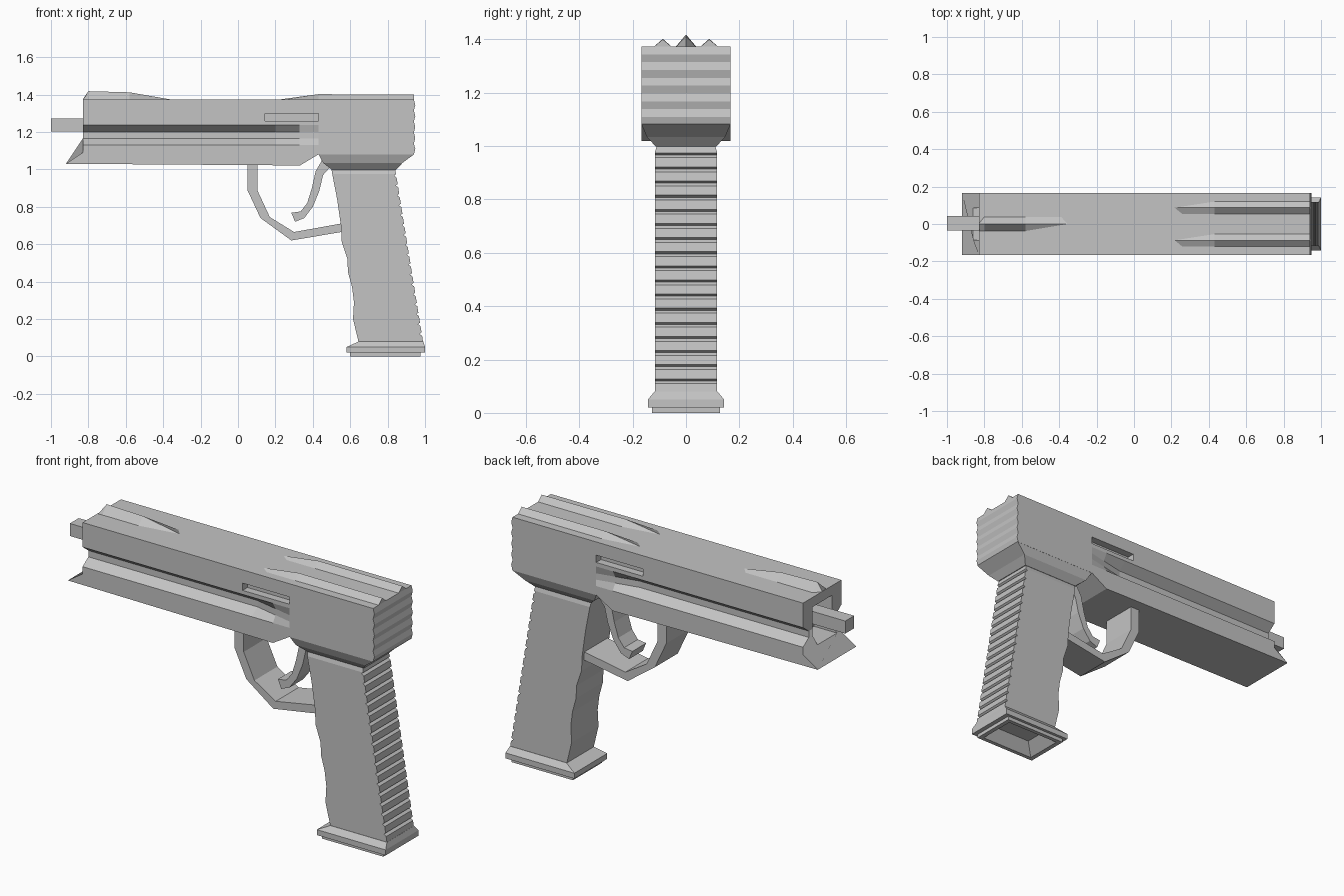
import bpy, bmesh

cube = bpy.data.objects.get("Cube")
if cube:
    bpy.data.objects.remove(cube, do_unlink=True)

# One plain material
grey = bpy.data.materials.new("plain grey")
grey.use_nodes = True
grey.diffuse_color = (0.55, 0.55, 0.55, 1)
grey.node_tree.nodes["Principled BSDF"].inputs["Base Color"].default_value = (0.55, 0.55, 0.55, 1)


def loft(name, rings):
    """Skin a row of equal-length point rings and cap both ends."""
    bm = bmesh.new()
    rows = [[bm.verts.new(p) for p in ring] for ring in rings]
    n = len(rows[0])
    for a, b in zip(rows, rows[1:]):
        for i in range(n):
            j = (i + 1) % n
            bm.faces.new((a[i], a[j], b[j], b[i]))
    bm.faces.new(rows[0])
    bm.faces.new(rows[-1])
    bmesh.ops.recalc_face_normals(bm, faces=bm.faces)
    mesh = bpy.data.meshes.new(name)
    bm.to_mesh(mesh)
    bm.free()
    mesh.materials.append(grey)
    obj = bpy.data.objects.new(name, mesh)
    bpy.context.scene.collection.objects.link(obj)
    return obj


def prism(name, profile, half):
    """Extrude a side profile (x, z) across the width."""
    return loft(name, [[(x, y, z) for x, z in profile] for y in (-half, half)])


def rect(x0, x1, half, z):
    return [(x0, -half, z), (x1, -half, z), (x1, half, z), (x0, half, z)]


def box(name, x0, x1, y0, y1, z0, z1):
    return loft(name, [[(x0, y0, z), (x1, y0, z), (x1, y1, z), (x0, y1, z)] for z in (z0, z1)])


def cut(obj, cutter):
    cutter.hide_render = True
    cutter.hide_viewport = True
    mod = obj.modifiers.new("cut", "BOOLEAN")
    mod.operation = "DIFFERENCE"
    mod.solver = "EXACT"
    mod.object = cutter


W = 0.167


# Slide: grooved sides that fade out, with a pointed lower lip in front
def slide_ring(x, groove, bottom, lip=0.0):
    half = [(x, W, 1.373), (x, W, 1.238), (x, W - groove, 1.2), (x, W - groove, 1.165),
            (x, W, 1.13), (x, W, 1.09), (x - lip, W, bottom)]
    return half + [(a, -b, c) for a, b, c in reversed(half)]


slide = loft("slide", [slide_ring(-0.83, 0.05, 1.03, 0.09), slide_ring(0.2, 0.05, 1.022),
                       slide_ring(0.33, 0.022, 1.02), slide_ring(0.43, 0, 1.08),
                       slide_ring(0.94, 0, 1.08)])
cut(slide, box("muzzle_cutter", -0.9, -0.72, -0.085, 0.085, 1.12, 1.32))
for side, s in (("left", 1), ("right", -1)):
    ys = sorted((s * 0.125, s * 0.2))
    cut(slide, box(side + "_slot_cutter", 0.145, 0.43, ys[0], ys[1], 1.26, 1.3))

box("barrel", -1, -0.7, -0.035, 0.042, 1.203, 1.272)


# Sights: tapered triangular ridges
def ridge(name, y, half, stations):
    loft(name, [[(x, y - half, 1.365), (x, y, z), (x, y + half, 1.365)] for x, z in stations])


ridge("front_sight", 0, 0.045, [(-0.83, 1.375), (-0.8, 1.418), (-0.58, 1.412), (-0.35, 1.372)])
for side, y in (("left", 0.087), ("right", -0.087)):
    ridge(side + "_rear_sight", y, 0.042, [(0.21, 1.372), (0.43, 1.402), (0.94, 1.4)])

# Serrated rear plate
step = (1.373 - 1.08) / 10
prism("rear_serrations", [(0.93, 1.373), (0.93, 1.08)]
      + [(0.948 if i % 2 else 0.94, 1.08 + i * step) for i in range(11)], W)

# Chamfered collar between slide and grip
loft("collar", [rect(0.43, 0.943, W, 1.082), rect(0.455, 0.88, 0.147, 1.035),
                rect(0.5, 0.845, 0.113, 0.998)])

# Grip: wavy front edge, ribbed back edge
loft("grip_neck", [rect(0.5, 0.84, 0.11, 1.0), rect(0.504, 0.845, 0.117, 0.975)])
front = [(0.504, 0.975), (0.53, 0.84), (0.55, 0.7), (0.555, 0.61), (0.585, 0.52), (0.588, 0.45),
         (0.61, 0.37), (0.62, 0.29), (0.615, 0.2), (0.645, 0.075)]
back = []
ribs = 17
for i in range(ribs):
    for t, inset in ((0.0, 0), (0.65, 0), (0.85, 0.012)):
        f = (i + t) / ribs
        back.append((0.99 - 0.145 * f - inset, 0.075 + 0.9 * f))
back.append((0.845, 0.975))
prism("grip", front + back, 0.117)

# Flared base with a hollow underside
loft("grip_base", [rect(0.645, 0.99, 0.118, 0.08), rect(0.58, 1.0, 0.143, 0.05),
                   rect(0.58, 1.0, 0.143, 0.02), rect(0.6, 0.975, 0.127, 0.02),
                   rect(0.6, 0.975, 0.127, 0), rect(0.625, 0.95, 0.105, 0),
                   rect(0.68, 0.9, 0.06, 0.06)])

# Trigger guard and trigger
prism("trigger_guard", [(0.05, 1.03), (0.05, 0.89), (0.12, 0.74), (0.285, 0.62), (0.57, 0.668),
                        (0.57, 0.714), (0.3, 0.665), (0.17, 0.745), (0.105, 0.885), (0.105, 1.03)], 0.1)
prism("trigger", [(0.45, 1.05), (0.415, 0.99), (0.395, 0.9), (0.37, 0.82), (0.335, 0.775),
                  (0.285, 0.768), (0.305, 0.72), (0.355, 0.74), (0.4, 0.8), (0.435, 0.885),
                  (0.455, 0.97), (0.49, 1.01), (0.51, 1.05)], 0.06)
